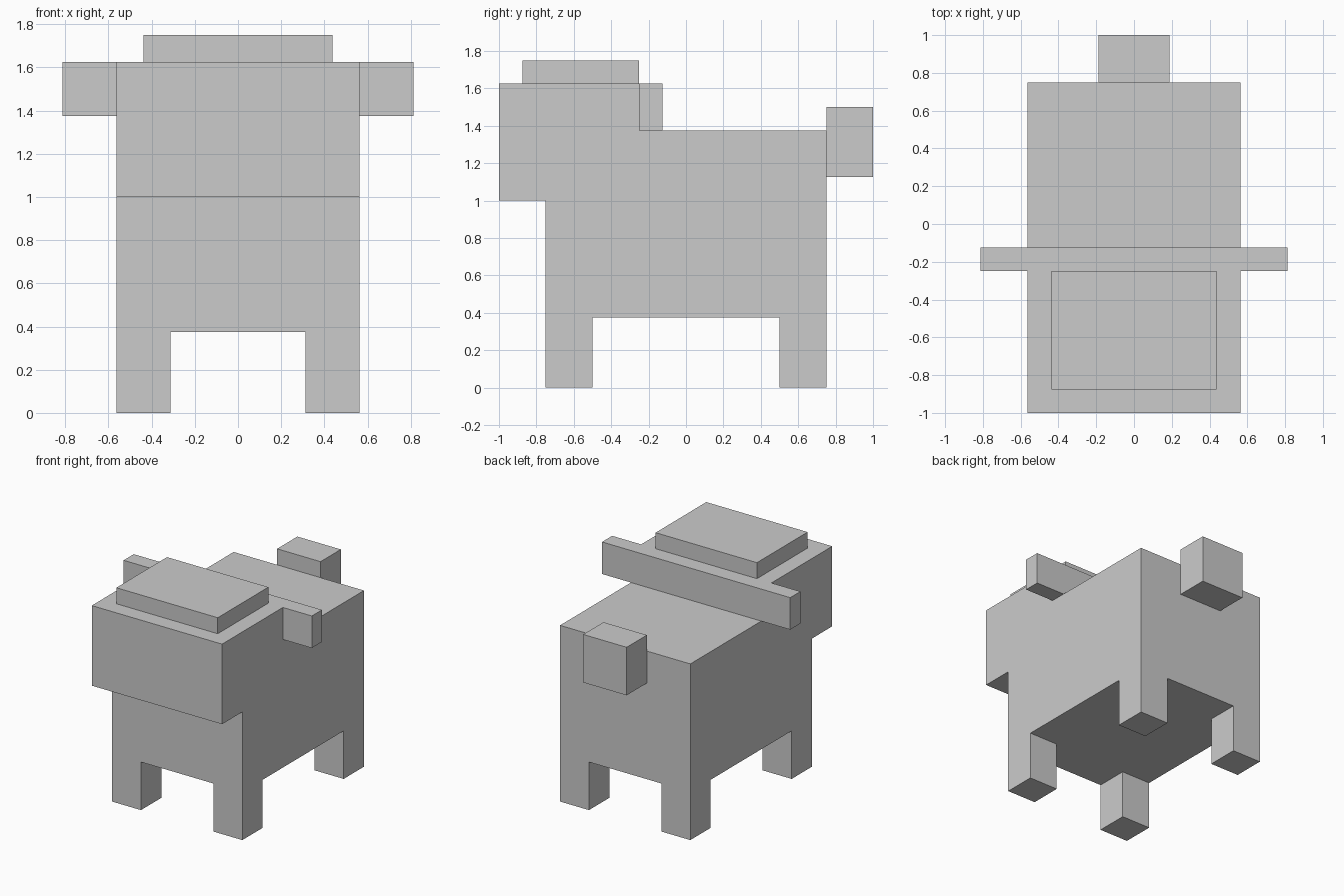
import bpy
import bmesh

if "Cube" in bpy.data.objects:
    bpy.data.objects.remove(bpy.data.objects["Cube"])


def finish(name, bm):
    bmesh.ops.recalc_face_normals(bm, faces=bm.faces)
    mesh = bpy.data.meshes.new(name)
    bm.to_mesh(mesh)
    bm.free()
    obj = bpy.data.objects.new(name, mesh)
    bpy.context.collection.objects.link(obj)
    return obj


def box(name, x, y, z):
    """Box spanning the (min, max) pairs x, y and z."""
    bm = bmesh.new()
    bmesh.ops.create_cube(bm, size=1)
    for v in bm.verts:
        v.co = [r[0] if c < 0 else r[1] for c, r in zip(v.co, (x, y, z))]
    return finish(name, bm)


def side_profile(name, half_width, points):
    """Extrude a (y, z) outline symmetrically across x."""
    bm = bmesh.new()
    face = bm.faces.new([bm.verts.new((-half_width, y, z)) for y, z in points])
    new = bmesh.ops.extrude_face_region(bm, geom=[face])["geom"]
    moved = [g for g in new if isinstance(g, bmesh.types.BMVert)]
    bmesh.ops.translate(bm, verts=moved, vec=(2 * half_width, 0, 0))
    return finish(name, bm)


HALF = 0.5625   # half width of body and head
LEG = 0.25      # leg thickness

# Body
box("body", (-HALF, HALF), (-0.75, 0.75), (0.375, 1.375))

# Head, stepped so it overhangs the front and rests on top of the body
side_profile("head", HALF, [(-1, 1), (-0.75, 1), (-0.75, 1.375),
                            (-0.25, 1.375), (-0.25, 1.625), (-1, 1.625)])

# Raised pad on the head, ear bar behind it, and tail
box("head_pad", (-0.4375, 0.4375), (-0.875, -0.25), (1.625, 1.75))
box("ear_bar", (-0.8125, 0.8125), (-0.25, -0.125), (1.375, 1.625))
box("tail", (-0.1875, 0.1875), (0.75, 1), (1.125, 1.5))

# Four corner legs
for end, y in (("front", -0.75), ("back", 0.75 - LEG)):
    for side, x in (("left", -HALF), ("right", HALF - LEG)):
        box(f"{end}_{side}_leg", (x, x + LEG), (y, y + LEG), (0, 0.375))
